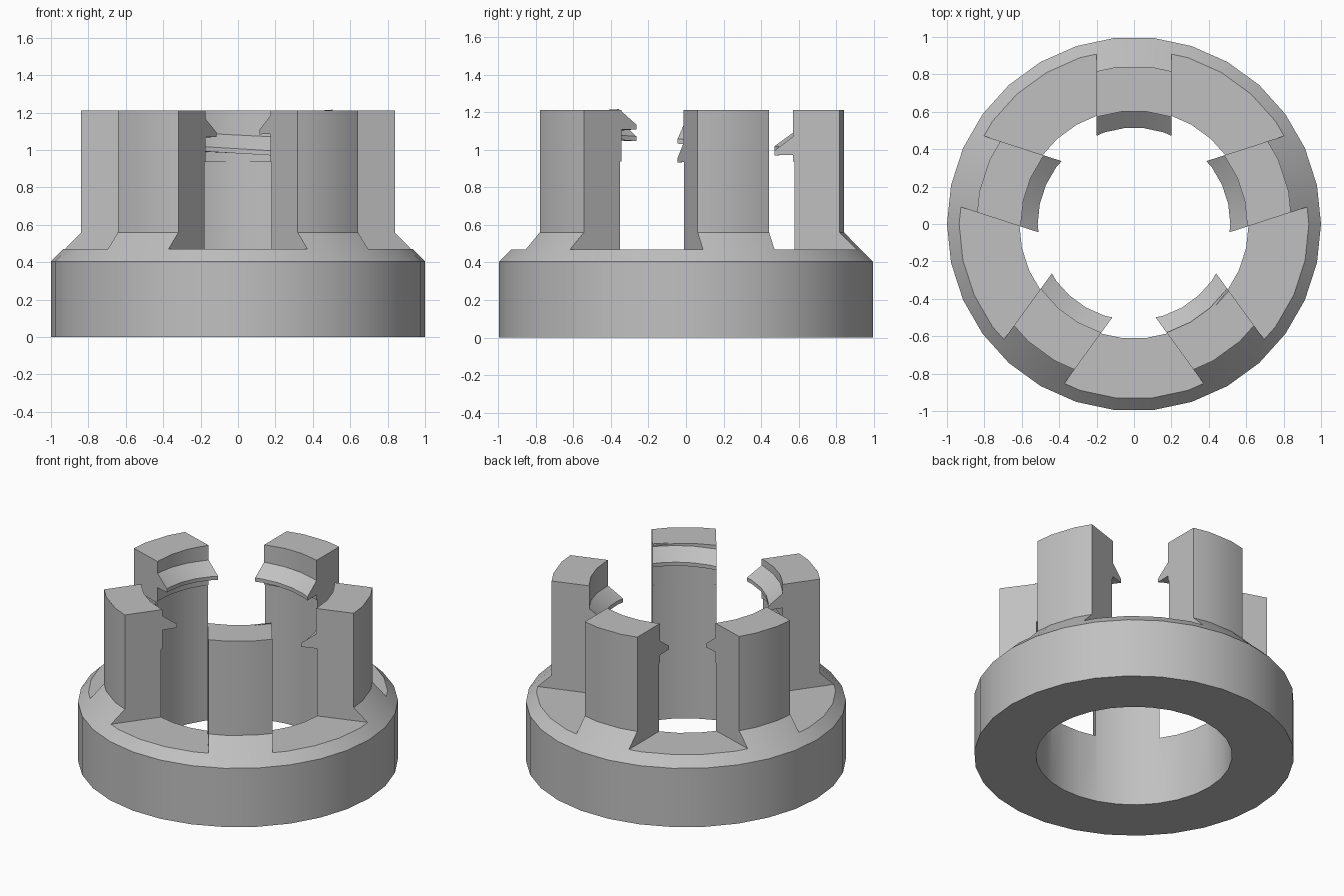
import bpy, bmesh
from math import radians, sin, cos

if "Cube" in bpy.data.objects:
    bpy.data.objects.remove(bpy.data.objects["Cube"])

SIDES = 30
STEP = 360 / SIDES
FINGER_HALF = 0.2       # half width of each finger
SLOT_FLOOR = 0.47

grey = bpy.data.materials.new("grey")
grey.diffuse_color = (0.53, 0.53, 0.53, 1)
grey.use_nodes = True
grey.node_tree.nodes["Principled BSDF"].inputs["Base Color"].default_value = grey.diffuse_color


def new_object(name, bm):
    bmesh.ops.recalc_face_normals(bm, faces=bm.faces)
    mesh = bpy.data.meshes.new(name)
    bm.to_mesh(mesh)
    bm.free()
    mesh.materials.append(grey)
    obj = bpy.data.objects.new(name, mesh)
    bpy.context.collection.objects.link(obj)
    return obj


def sweep(name, profile, start, steps, rise=0.0, closed=True):
    """Carry an (r, z) profile round the axis; rise is the climb per degree."""
    bm = bmesh.new()
    rows = []
    for i in range(steps if closed else steps + 1):
        deg = start + i * STEP
        a = radians(deg)
        rows.append([bm.verts.new((r * cos(a), r * sin(a), z + rise * (deg - 90)))
                     for r, z in profile])
    n = len(profile)
    for i in range(steps):
        p, q = rows[i], rows[(i + 1) % len(rows)]
        for j in range(n):
            k = (j + 1) % n
            bm.faces.new((p[j], p[k], q[k], q[j]))
    if not closed:
        bm.faces.new(rows[0])
        bm.faces.new(rows[-1])
    return new_object(name, bm)


# Collar and tube in one turned body, with a slightly narrower bore at the top
body = sweep("collar_with_fingers", [
    (0.613, 0), (1, 0), (1, 0.405), (0.845, 0.56),
    (0.845, 1.21), (0.605, 1.21), (0.605, 0.937), (0.613, 0.937)], 0, SIDES)

# Shallow helical snap ridge inside the fingers
ridge = sweep("snap_ridge", [
    (0.62, 0.982), (0.515, 0.982), (0.515, 1.007), (0.605, 1.08), (0.62, 1.092)],
    -STEP, SIDES - 1, rise=0.19 / 360, closed=False)

# Five wedge-shaped slots that leave parallel-sided fingers
bm = bmesh.new()
apex = FINGER_HALF / sin(radians(36))
for i in range(5):
    mid = 126 + 72 * i
    m = radians(mid)
    ax, ay = apex * cos(m), apex * sin(m)
    points = [(ax, ay)]
    for side in (-36, 36):
        s = radians(mid + side)
        points.append((ax + 1.5 * cos(s), ay + 1.5 * sin(s)))
    low = [bm.verts.new((x, y, SLOT_FLOOR)) for x, y in points]
    high = [bm.verts.new((x, y, 1.4)) for x, y in points]
    bm.faces.new(low)
    bm.faces.new(high)
    for j in range(3):
        k = (j + 1) % 3
        bm.faces.new((low[j], low[k], high[k], high[j]))
cutter = new_object("slot_cutter", bm)
cutter.hide_render = True

# Cut the slots and shade the turned faces smooth
for obj in (body, ridge):
    bpy.ops.object.select_all(action='DESELECT')
    obj.select_set(True)
    bpy.context.view_layer.objects.active = obj
    mod = obj.modifiers.new("slots", 'BOOLEAN')
    mod.operation = 'DIFFERENCE'
    mod.solver = 'EXACT'
    mod.object = cutter
    bpy.ops.object.modifier_apply(modifier=mod.name)
    bpy.ops.object.shade_smooth_by_angle(angle=radians(30))

bpy.data.objects.remove(cutter)
